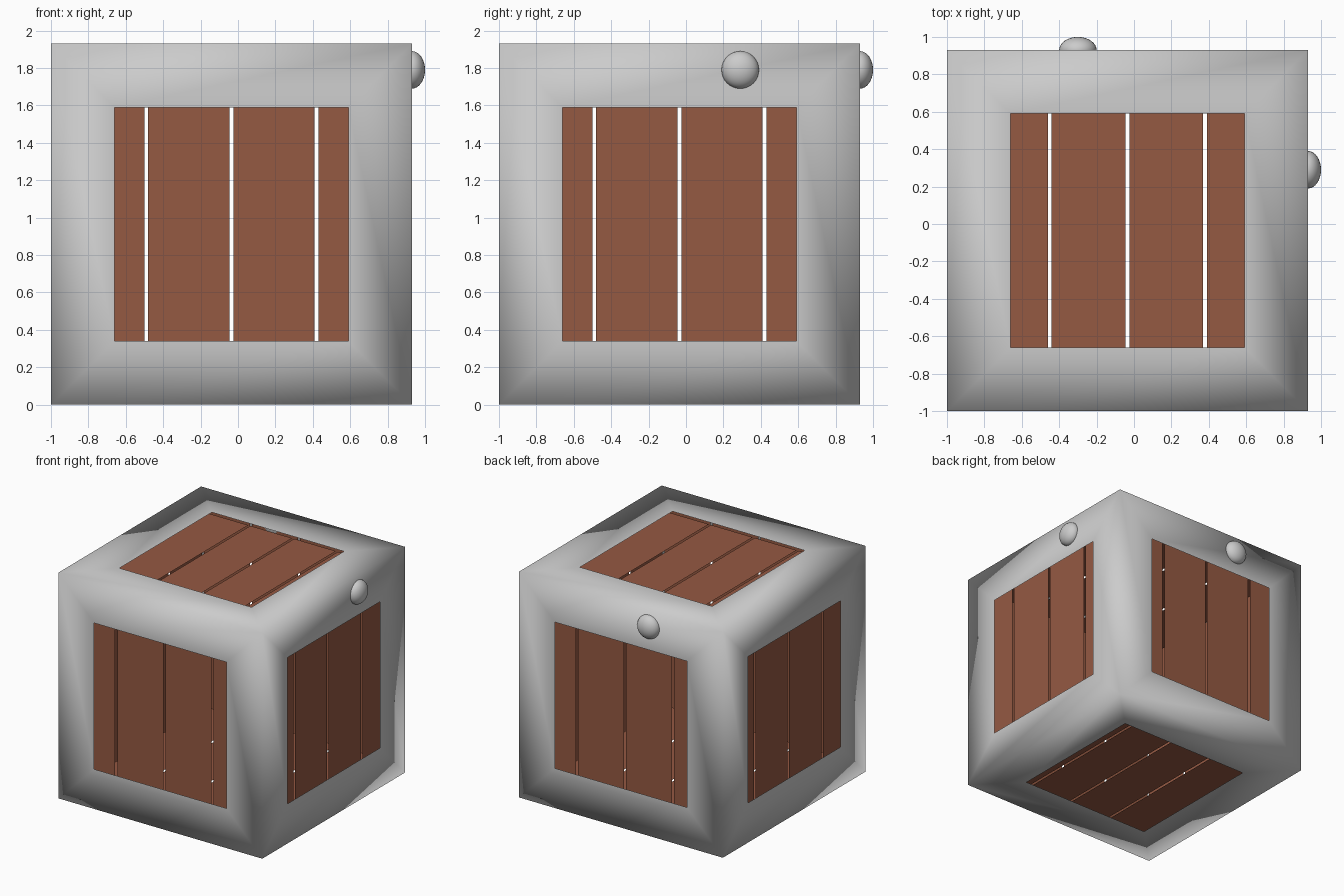
import bpy, bmesh
from math import pi
from mathutils import Matrix, Vector

if "Cube" in bpy.data.objects:
    bpy.data.objects.remove(bpy.data.objects["Cube"])

HALF = 0.965                           # half size of the outer shell
CENTRE = Vector((-0.035, -0.035, HALF))
INSET = 0.34                           # width of the frame around each opening
GAP = 0.02

wood = bpy.data.materials.new("wood")
wood.diffuse_color = (0.30, 0.10, 0.055, 1)
wood.use_nodes = True
wood.node_tree.nodes["Principled BSDF"].inputs["Base Color"].default_value = wood.diffuse_color


def make_object(name, bm, material=None, smooth=False):
    mesh = bpy.data.meshes.new(name)
    for f in bm.faces:
        f.smooth = smooth
    bm.to_mesh(mesh)
    bm.free()
    obj = bpy.data.objects.new(name, mesh)
    bpy.context.collection.objects.link(obj)
    if material:
        mesh.materials.append(material)
    return obj


# Outer shell: a soft-shaded cube with a square opening in every face
bm = bmesh.new()
bmesh.ops.create_cube(bm, size=2 * HALF, matrix=Matrix.Translation(CENTRE))
openings = list(bm.faces)
bmesh.ops.inset_individual(bm, faces=openings, thickness=INSET, use_even_offset=True)
bmesh.ops.delete(bm, geom=openings, context='FACES')
make_object("outer_frame", bm, smooth=True)


# Board panel: four thin boards side by side, set behind an opening
def board_panel(name, half, rotation):
    bm = bmesh.new()
    pitch = half / 2
    for i in range(4):
        x = -half + pitch * (i + 0.5)
        w = (pitch - GAP) / 2
        corners = [(x - w, -half), (x + w, -half), (x + w, half), (x - w, half)]
        bm.faces.new([bm.verts.new((u, -half, v)) for u, v in corners])
    bm.transform(Matrix.Translation(CENTRE) @ rotation)
    make_object(name, bm, wood)


for i, side in enumerate(("front", "right", "back", "left")):
    board_panel(side + "_boards", 0.91, Matrix.Rotation(i * pi / 2, 4, 'Z'))
board_panel("top_boards", 0.83, Matrix.Rotation(-pi / 2, 4, 'X'))
board_panel("bottom_boards", 0.83, Matrix.Rotation(pi / 2, 4, 'X'))


# Flattened round knobs half sunk into the right and back sides
def knob(name, location, scale):
    bm = bmesh.new()
    bmesh.ops.create_uvsphere(bm, u_segments=32, v_segments=16, radius=1)
    bm.transform(Matrix.Translation(location) @ Matrix.Diagonal((*scale, 1)))
    make_object(name, bm, smooth=True)


knob("right_knob", (0.93, 0.29, 1.79), (0.07, 0.1, 0.1))
knob("back_knob", (-0.3, 0.93, 1.79), (0.1, 0.07, 0.1))
